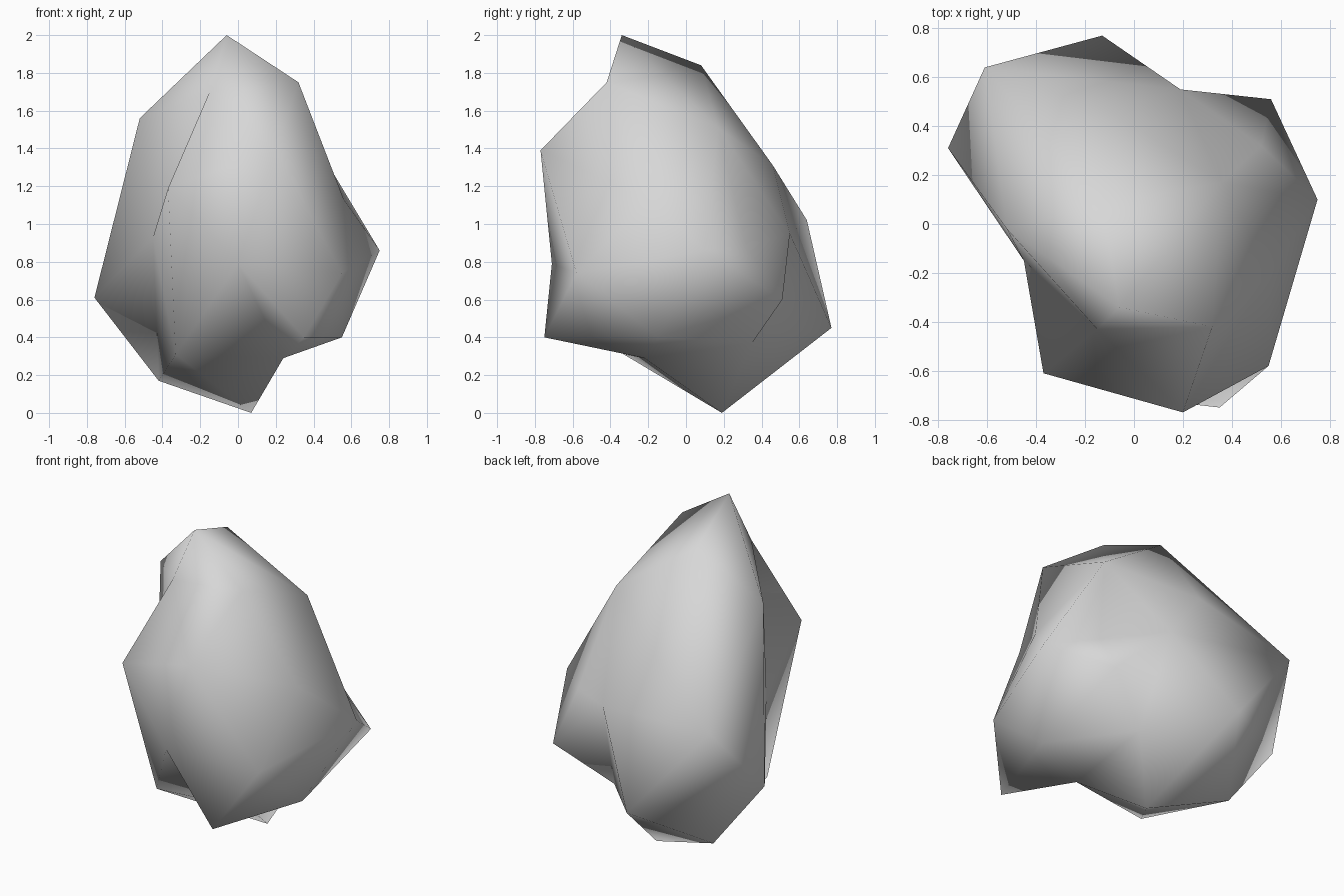
import bpy
import bmesh
import random
from mathutils import Vector

default_cube = bpy.data.objects.get("Cube")
if default_cube:
    bpy.data.objects.remove(default_cube, do_unlink=True)

random.seed(1)

# Corners of the boulder, from the crown down to the base
corners = {
    "peak": (-.06, -.34, 2), "crest": (-.13, .08, 1.84), "brow": (.32, -.42, 1.75),
    "notch": (-.15, -.43, 1.7), "right_crown": (-.52, -.02, 1.56),
    "left_crown": (.36, .17, 1.51), "nose": (.2, -.77, 1.39), "back_crown": (-.1, .46, 1.31),
    "right_cheek": (-.37, -.61, 1.19), "left_shoulder": (.56, -.2, 1.13),
    "right_back": (-.61, .64, 1.02), "back_rib": (.19, .55, .95),
    "right_hollow": (-.45, -.15, .93), "left_rib": (.52, .32, .88),
    "left_hip": (.75, .1, .86), "chin": (0, -.71, .79),
    "left_cheek": (.55, -.58, .74), "right_hip": (-.76, .31, .61), "left_back": (.56, .51, .6),
    "heel": (-.13, .77, .45), "front_toe": (.35, -.75, .4), "left_toe": (.55, -.15, .4),
    "back_hollow": (.25, .35, .37), "right_toe": (-.33, -.33, .31),
    "front_hollow": (.24, -.22, .29), "right_foot": (-.42, .33, .17), "foot": (.07, .19, 0),
}

# Edges that must run straight from one corner to another
ridges = [
    ("notch", "brow"), ("brow", "nose"), ("notch", "right_crown"),
    ("notch", "right_hollow"), ("right_cheek", "right_toe"), ("right_crown", "right_hip"),
    ("right_hollow", "right_foot"), ("chin", "front_hollow"), ("front_hollow", "front_toe"),
    ("front_hollow", "back_hollow"), ("back_hollow", "back_rib"), ("back_rib", "left_back"),
    ("back_rib", "heel"), ("brow", "left_shoulder"), ("left_crown", "left_hip"),
    ("left_crown", "left_rib"), ("left_rib", "left_back"), ("crest", "right_back"),
]


def make_material(name, colour):
    material = bpy.data.materials.new(name)
    material.use_nodes = True
    material.diffuse_color = colour
    shader = material.node_tree.nodes["Principled BSDF"]
    shader.inputs["Base Color"].default_value = colour
    return material


def crosses(a, b, c, d):
    """Whether the arcs a-b and c-d cross on the unit sphere."""
    a, b, c, d = a.co, b.co, c.co, d.co
    first, second = a.cross(b), c.cross(d)
    return (first.dot(c) * first.dot(d) < 0 and second.dot(a) * second.dot(b) < 0
            and (a + b).dot(c + d) > 0)


def force_ridge(bm, a, b):
    """Turn the edges that cut across a-b until a-b is an edge itself."""
    for _ in range(60):
        if bm.edges.get((a, b)):
            return
        turnable = []
        for edge in bm.edges:
            c, d = edge.verts
            if a in (c, d) or b in (c, d) or not crosses(a, b, c, d):
                continue
            p, q = [v for f in edge.link_faces for v in f.verts if v not in (c, d)]
            if crosses(p, q, c, d):
                turnable.append(edge)
        if not turnable:
            return
        bmesh.utils.edge_rotate(random.choice(turnable), True)


def star_shell(name, centre, material):
    """Join corners as seen from the centre, so hollows between ridges survive."""
    bm = bmesh.new()
    verts = {}
    for key, corner in corners.items():
        verts[key] = bm.verts.new((Vector(corner) - centre).normalized())
    # Wrap the corner directions in a skin, set the ridges, then place each corner
    bmesh.ops.convex_hull(bm, input=bm.verts[:])
    for start, end in ridges:
        force_ridge(bm, verts[start], verts[end])
    for key, vert in verts.items():
        vert.co = corners[key]
    bmesh.ops.recalc_face_normals(bm, faces=bm.faces[:])
    for face in bm.faces:
        face.smooth = True
    mesh = bpy.data.meshes.new(name)
    bm.to_mesh(mesh)
    bm.free()
    mesh.materials.append(material)
    shell = bpy.data.objects.new(name, mesh)
    bpy.context.scene.collection.objects.link(shell)


# Boulder
stone_grey = make_material("stone_grey", (.68, .68, .68, 1))
star_shell("boulder", Vector((0, 0, .9)), stone_grey)
